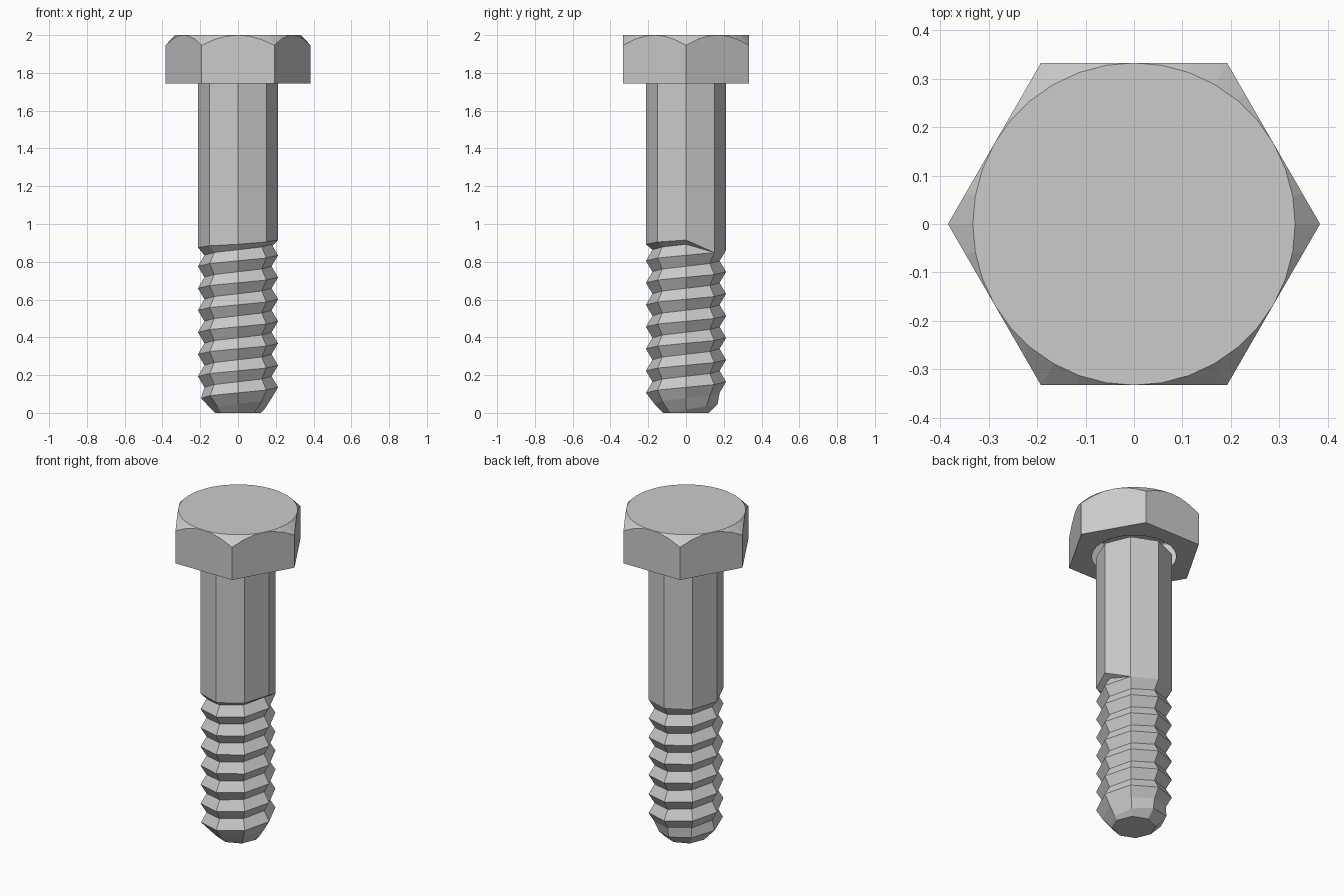
import bpy, bmesh
from math import cos, sin, radians

if "Cube" in bpy.data.objects:
    bpy.data.objects.remove(bpy.data.objects["Cube"])

SHANK_R, ROOT_R, TIP_R = 0.212, 0.178, 0.122
PITCH, SEAT_Z = 0.1165, 1.745
# height where the plain shank meets the thread run-out, per octagon corner
RUNOUT = [0.915, 0.849, 0.86, 0.868, 0.875, 0.885, 0.893, 0.905]


def polar(r, deg, z):
    return (r * cos(radians(deg)), r * sin(radians(deg)), z)


def make_object(name, polys):
    """Weld a list of polygons into one flat-shaded object."""
    bm = bmesh.new()
    for poly in polys:
        pts = []
        for p in poly:
            if all(sum((a - b) ** 2 for a, b in zip(p, q)) > 1e-9 for q in pts):
                pts.append(p)
        if len(pts) > 2:
            bm.faces.new([bm.verts.new(p) for p in pts])
    bmesh.ops.remove_doubles(bm, verts=bm.verts, dist=0.0001)
    bmesh.ops.dissolve_degenerate(bm, edges=bm.edges, dist=0.0001)
    bmesh.ops.recalc_face_normals(bm, faces=bm.faces)
    mesh = bpy.data.meshes.new(name)
    bm.to_mesh(mesh)
    bm.free()
    obj = bpy.data.objects.new(name, mesh)
    bpy.context.collection.objects.link(obj)
    return obj


# Threaded octagonal shank: crest and root rows climb as a right-handed helix
def thread_point(row, corner):
    z = 0.6015 + PITCH * (row / 2 + corner / 8)
    r = SHANK_R if row % 2 == 0 else ROOT_R
    top = RUNOUT[corner % 8]
    if z <= 0:
        r, z = TIP_R, 0
    elif z >= top:
        r, z = SHANK_R, top
    r = min(r, TIP_R + 0.95 * z)
    return polar(r, corner * 45, z)


shank = []
for c in range(8):
    for row in range(-16, 10):
        shank.append([thread_point(row, c), thread_point(row, c + 1),
                      thread_point(row + 1, c + 1), thread_point(row + 1, c)])
    shank.append([polar(SHANK_R, c * 45, RUNOUT[c]),
                  polar(SHANK_R, c * 45 + 45, RUNOUT[(c + 1) % 8]),
                  polar(SHANK_R, c * 45 + 45, SEAT_Z + 0.005),
                  polar(SHANK_R, c * 45, SEAT_Z + 0.005)])
shank.append([polar(TIP_R, c * 45, 0) for c in range(8)])
shank.append([polar(SHANK_R, c * 45, SEAT_Z + 0.005) for c in range(8)])
make_object("threaded_shank", shank)

# Hex head: prism whose corners are cut by a cone, with an open seat below
FLAT_R, STEPS = 0.333, 36


def head_column(i):
    deg = i * 360 / STEPS
    d = FLAT_R / cos(radians(deg % 60 - 30))
    return [polar(0.235, deg, SEAT_Z), polar(d, deg, SEAT_Z),
            polar(d, deg, 2 - (d - FLAT_R) * 1.04), polar(FLAT_R, deg, 2)]


columns = [head_column(i) for i in range(STEPS)]
head = [[c[3] for c in columns]]
for i in range(STEPS):
    a, b = columns[i], columns[(i + 1) % STEPS]
    head += [[a[k], b[k], b[k + 1], a[k + 1]] for k in range(3)]
make_object("hex_head", head)
